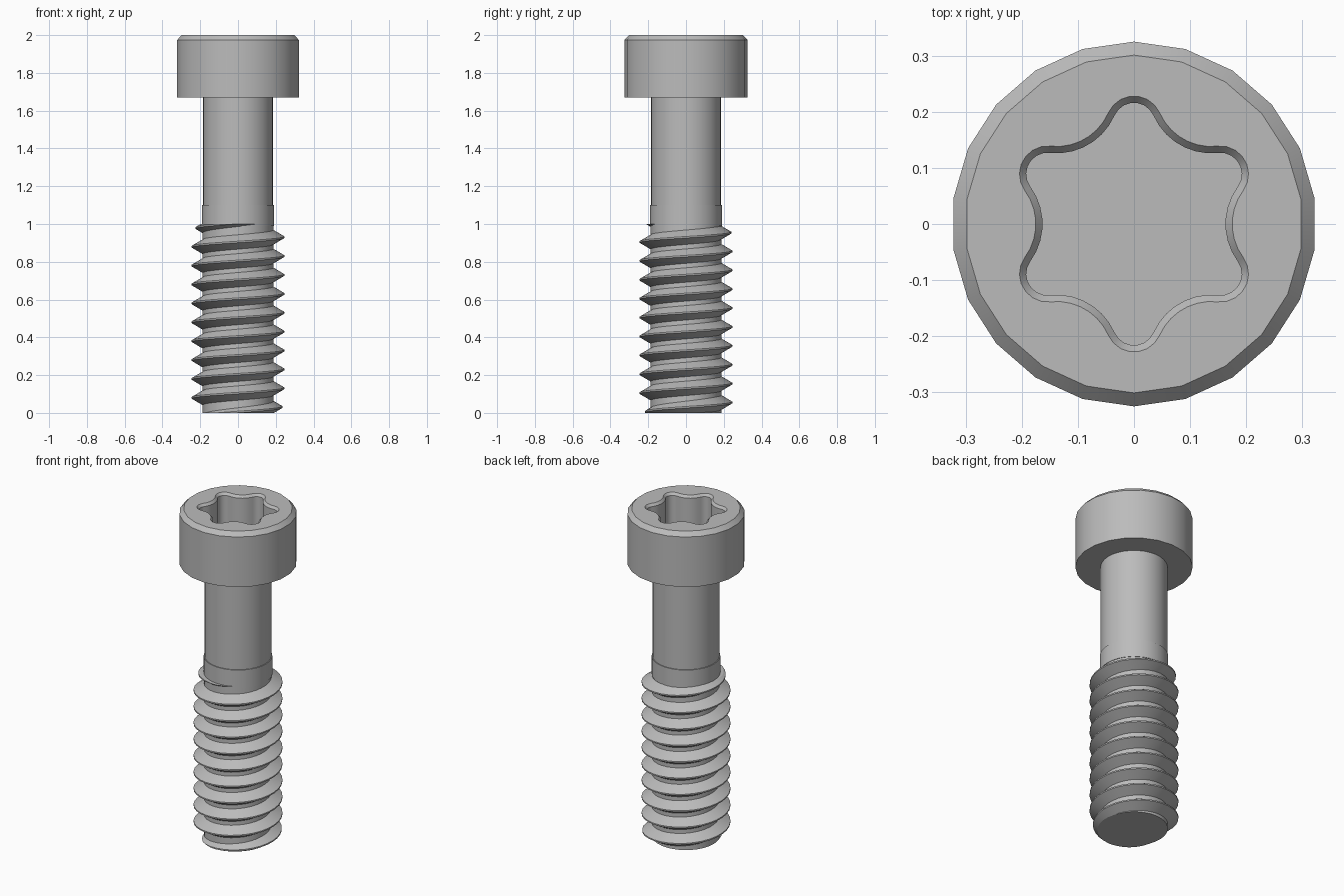
import bpy, bmesh
from math import sin, cos, pi, atan2, sqrt, radians

cube = bpy.data.objects.get("Cube")
if cube:
    bpy.data.objects.remove(cube, do_unlink=True)

# Single steel colour
steel = bpy.data.materials.new("steel grey")
steel.use_nodes = True
steel.diffuse_color = (0.5, 0.5, 0.5, 1)
steel.node_tree.nodes["Principled BSDF"].inputs["Base Color"].default_value = (0.5, 0.5, 0.5, 1)


def finish(bm, name):
    """Turn a bmesh into a smooth shaded object with sharp corners."""
    bmesh.ops.recalc_face_normals(bm, faces=bm.faces)
    mesh = bpy.data.meshes.new(name)
    bm.to_mesh(mesh)
    bm.free()
    mesh.materials.append(steel)
    obj = bpy.data.objects.new(name, mesh)
    bpy.context.collection.objects.link(obj)
    bpy.ops.object.select_all(action='DESELECT')
    obj.select_set(True)
    bpy.context.view_layer.objects.active = obj
    bpy.ops.object.shade_smooth_by_angle(angle=radians(30))
    return obj


def circle(radius, sides):
    return [(radius * sin(2 * pi * i / sides), radius * cos(2 * pi * i / sides))
            for i in range(sides)]


def add_ring(bm, points, z):
    return [bm.verts.new((x, y, z)) for x, y in points]


def bridge(bm, a, b):
    n = len(a)
    for i in range(n):
        j = (i + 1) % n
        bm.faces.new((a[i], a[j], b[j], b[i]))


def loop_edges(bm, ring):
    return [bm.edges.get((v, ring[i - 1])) for i, v in enumerate(ring)]


def cylinder(name, radius, z0, z1, sides):
    bm = bmesh.new()
    low, high = (add_ring(bm, circle(radius, sides), z) for z in (z0, z1))
    bridge(bm, low, high)
    bm.faces.new(low)
    bm.faces.new(high)
    return finish(bm, name)


def star(inset, steps=7):
    """Six-lobed socket outline made of tangent arcs."""
    tip, valley, lobe_r = 0.228, 0.175, 0.05
    c = tip - lobe_r
    k = sqrt(3) * c
    # Valley radius that makes neighbouring arcs tangent
    valley_r = (c * c + valley ** 2 - k * valley - lobe_r ** 2) / (2 * lobe_r - 2 * valley + k)
    d = valley + valley_r
    phi = atan2(d / 2, d * cos(pi / 6) - c)
    psi = phi - pi / 6
    points = []
    for lobe in range(6):
        a = pi / 2 + lobe * pi / 3
        b = a + pi / 6
        for i in range(steps):
            t = a - phi + 2 * phi * i / steps
            r = lobe_r - inset
            points.append((c * cos(a) + r * cos(t), c * sin(a) + r * sin(t)))
        for i in range(steps):
            t = b + pi + psi - 2 * psi * i / steps
            r = valley_r + inset
            points.append((d * cos(b) + r * cos(t), d * sin(b) + r * sin(t)))
    return points


# Head with chamfered rim and lobed socket
bm = bmesh.new()
SIDES = 22
under = add_ring(bm, circle(0.325, SIDES), 1.67)
edge = add_ring(bm, circle(0.325, SIDES), 1.975)
rim = add_ring(bm, circle(0.301, SIDES), 2.0)
mouth = add_ring(bm, star(0), 2.0)
throat = add_ring(bm, star(0.012), 1.985)
floor = add_ring(bm, star(0.012), 1.8)
for a, b in ((under, edge), (edge, rim), (mouth, throat), (throat, floor)):
    bridge(bm, a, b)
bm.faces.new(under)
bm.faces.new(floor)
bmesh.ops.triangle_fill(bm, use_beauty=True,
                        edges=loop_edges(bm, rim) + loop_edges(bm, mouth))
finish(bm, "socket_head")

# Shank, collar and thread core
cylinder("shank", 0.185, 1.05, 1.675, 32)
cylinder("collar", 0.19, 0.99, 1.1, 32)
cylinder("thread_core", 0.187, 0.0, 1.0, 32)

# Helical thread, fading at both ends and trimmed flat
PITCH, STEPS, START = 0.1, 32, 0.03
bm = bmesh.new()
previous = first = None
for i in range(-STEPS, 11 * STEPS):
    angle = 2 * pi * i / STEPS
    z = START + PITCH * i / STEPS
    fade = min(1, 1 - (0.045 - z) * 11, 1 - (z - 0.945) * 9)
    fade = max(0.1, fade)
    crest = 0.18 + 0.066 * fade
    half = 0.005 + 0.036 * fade
    profile = ((0.165, -half), (0.182, -half), (crest, -0.004),
               (crest, 0.004), (0.182, half), (0.165, half))
    ring = [bm.verts.new((r * cos(angle), r * sin(angle), z + h)) for r, h in profile]
    if previous:
        bridge(bm, previous, ring)
    first = first or ring
    previous = ring
bm.faces.new(first)
bm.faces.new(previous)
for height, up in ((0.0, -1), (1.0, 1)):
    cut = bmesh.ops.bisect_plane(bm, geom=bm.verts[:] + bm.edges[:] + bm.faces[:],
                                 plane_co=(0, 0, height), plane_no=(0, 0, up),
                                 clear_outer=True)
    edges = [e for e in cut["geom_cut"] if isinstance(e, bmesh.types.BMEdge)]
    bmesh.ops.triangle_fill(bm, use_beauty=True, edges=edges)
finish(bm, "thread")
